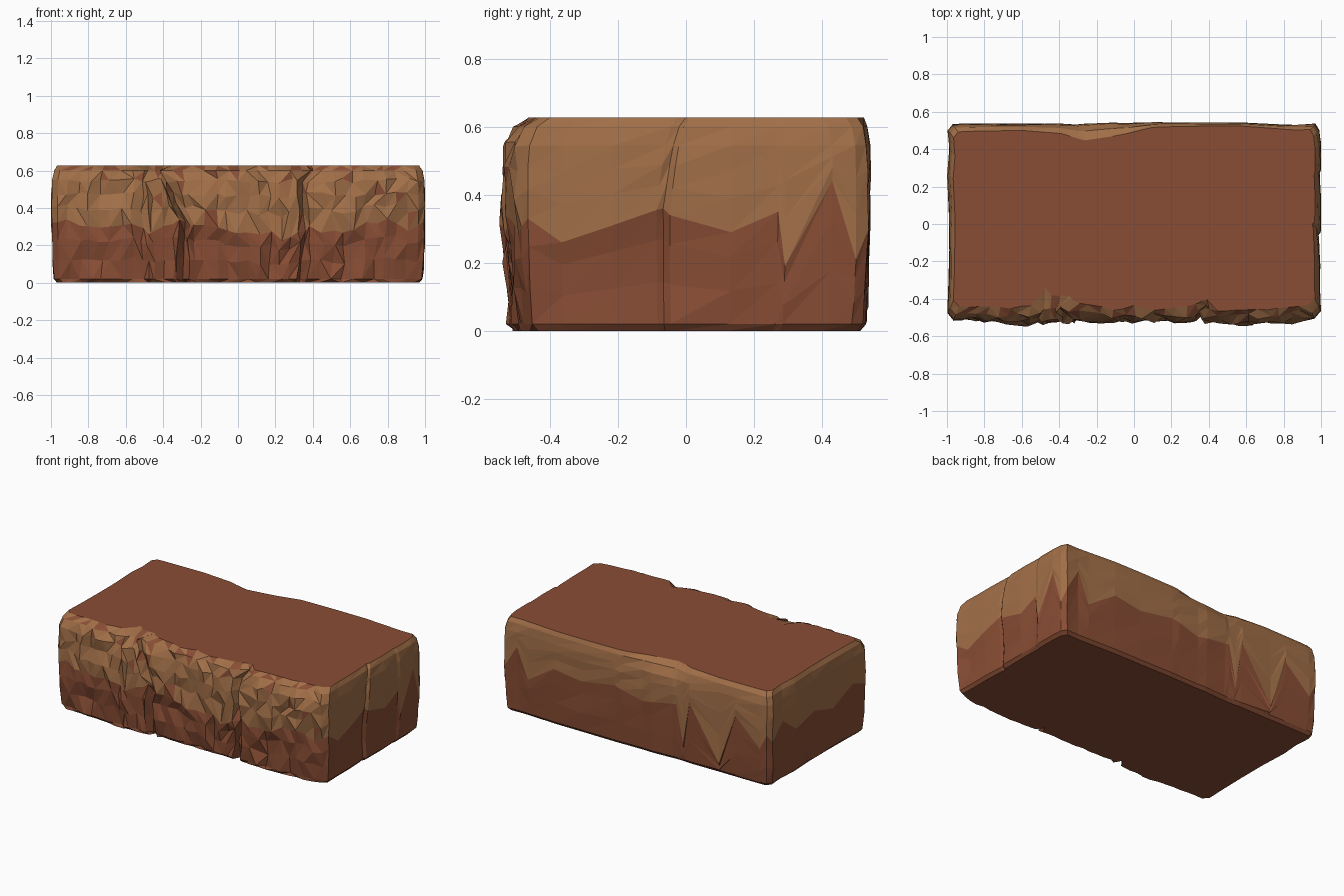
import bpy, bmesh, random

if "Cube" in bpy.data.objects:
    bpy.data.objects.remove(bpy.data.objects["Cube"])
random.seed(7)

def material(name, rgb):
    m = bpy.data.materials.new(name)
    m.diffuse_color = (*rgb, 1)
    m.use_nodes = True
    m.node_tree.nodes["Principled BSDF"].inputs["Base Color"].default_value = m.diffuse_color
    return m

def interp(table, v):
    # piecewise linear lookup in an ascending table
    if v <= table[0][0]:
        return table[0][1]
    for (a, p), (b, q) in zip(table, table[1:]):
        if v <= b:
            return p + (q - p) * (v - a) / (b - a)
    return table[-1][1]

def jit(a):
    return random.uniform(-a, a)

# Plan outlines of the block and of its broken top edge
FRONT_OUT = [(-1, -.505), (-.75, -.52), (-.55, -.54), (-.25, -.52), (.2, -.525), (.6, -.535), (.85, -.525), (1, -.495)]
FRONT_TOP = [(-1, -.44), (-.7, -.45), (-.54, -.43), (-.49, -.34), (-.45, -.38), (-.33, -.38), (-.26, -.43),
             (-.1, -.46), (0, -.44), (.1, -.46), (.3, -.44), (.4, -.40), (.46, -.47), (.7, -.46), (1, -.43)]
BACK_OUT = [(-1, .53), (-.3, .535), (.5, .545), (1, .53)]
BACK_TOP = [(-1, .49), (-.6, .50), (-.38, .48), (-.27, .45), (-.12, .465), (.1, .515), (.5, .53), (1, .5)]

# Height of the border between tan upper stone and red lower stone
FRONT_B = [(-1, .34), (-.8, .28), (-.6, .31), (-.45, .28), (-.3, .34), (-.1, .29), (.05, .25), (.3, .24), (.37, .3), (.6, .28), (.8, .33), (1, .27)]
RIGHT_B = [(-.48, .33), (-.38, .26), (-.23, .31), (-.1, .355), (-.08, .36), (-.06, .34), (.12, .29),
           (.26, .35), (.28, .19), (.42, .44), (.49, .21)]
BACK_B = [(-.97, .35), (-.92, .25), (-.74, .42), (-.62, .07), (-.4, .42), (-.35, .12), (-.3, .38), (-.05, .34), (.15, .39),
          (.4, .35), (.6, .38), (.8, .25), (.88, .45), (.97, .3)]
LEFT_B = [(-.48, .32), (-.35, .37), (-.15, .28), (.05, .34), (.25, .3), (.38, .4), (.49, .3)]

# Vertical cracks dividing the front into three stones: base x and sideways drift
CRACKS = [(-.29, [(0, 0), (.34, 0), (.6, -.12)]), (.36, [(0, -.02), (.3, 0), (.5, -.03), (.62, .04)])]
RIGHT_CRACK = -.08

H = .627
INSET = [.03, .013, .006, .003, 0, 0, 0, 0, 0, 0]
TOPMIX = [0, 0, 0, 0, 0, 0, 0, .08, .42, 1]
ROWS = len(INSET)

def row_z(r, b):
    return [0, .02, b * .4, b * .75, b, b + (.54 - b) * .4, b + (.54 - b) * .72, .545, .6, H][r]

def mix(out, top, x, r):
    o, t = interp(out, x), interp(top, x)
    return o + (t - o) * TOPMIX[r]

def half_width(r):
    return .993 - INSET[r] - .03 * TOPMIX[r]

def front_column(x):
    b = interp(FRONT_B, x) + jit(.02)
    col = []
    for r in range(ROWS):
        inner = 0 < r < ROWS - 1
        z = row_z(r, b) + (jit(.014) if 1 < r < 8 else 0)
        px = x * half_width(r) / .993 + (jit(.012) if inner and abs(x) < .95 else 0)
        py = mix(FRONT_OUT, FRONT_TOP, x, r) + INSET[r]
        py += random.uniform(-.012, .024) if inner else jit(.006)
        if r < 4 and x > -.25:
            py += .012
        for cx, drift in CRACKS:
            near = max(0, 1 - abs(x - cx) / .14)
            px += interp(drift, z) * near * (1 if r < 9 else .4)
            if abs(x - cx) < .002:
                py += .05 if r < 9 else .01
        col.append((px, py, z))
    return col

def back_column(x):
    b, shift = interp(BACK_B, x), jit(.004)
    return [(x * half_width(r) / .993,
             mix(BACK_OUT, BACK_TOP, x, r) - INSET[r] + shift + (jit(.004) if 1 < r < 8 else 0),
             row_z(r, b)) for r in range(ROWS)]

def side_column(y, side, table):
    b, shift = interp(table, y), jit(.006)
    t = (y + .48) / .97
    col = []
    for r in range(ROWS):
        z = row_z(r, b)
        lo = mix(FRONT_OUT, FRONT_TOP, side, r) + INSET[r] + .03
        hi = mix(BACK_OUT, BACK_TOP, side, r) - INSET[r] - .03
        py = lo + (hi - lo) * t
        w = half_width(r) + (shift + jit(.003) if 0 < r < 9 else shift)
        if side > 0:
            near = max(0, 1 - abs(y - RIGHT_CRACK) / .15)
            py += near * .15 * (z - .36 if z > .36 else 0)
            if abs(y - RIGHT_CRACK) < .002:
                w -= .014
            if r in (2, 3) and -.4 < y < -.05:
                w -= .012
        col.append((side * w, py, z))
    return col

# Sample positions along the front, denser at the cracks
xs = [-.965 + 1.93 * i / 34 for i in range(35)]
xs = [x for x in xs if all(abs(x - c) > .05 for c, _ in CRACKS)]
xs += [c + d for c, _ in CRACKS for d in (-.03, 0, .03)] + [-.49]
xs.sort()

columns = [front_column(x) for x in xs]
n_front = len(columns)
columns += [side_column(y, 1, RIGHT_B) for y, _ in RIGHT_B]
columns += [back_column(x) for x in sorted({k for k, _ in BACK_B} | {-.27, -.12, .1}, reverse=True)]
columns += [side_column(y, -1, LEFT_B) for y, _ in reversed(LEFT_B)]

# Skin the columns into one closed block
bm = bmesh.new()
grid = [[bm.verts.new(p) for p in col] for col in columns]
n = len(grid)
RED, TAN = 0, 1
for i in range(n):
    a, b = grid[i], grid[(i + 1) % n]
    front = i < n_front - 1
    for r in range(ROWS - 1):
        quad = [a[r], b[r], b[r + 1], a[r + 1]]
        k = random.randint(0, 1) if front else 0
        tris = [(0, 1, 2), (0, 2, 3)] if k == 0 else [(0, 1, 3), (1, 2, 3)]
        for tri in tris:
            f = bm.faces.new([quad[j] for j in tri])
            f.material_index = TAN if r >= 4 else RED
            if front and r >= 4 and random.random() < (.3 if r == 8 else .06):
                f.material_index = RED
for ring, flip in ((0, True), (ROWS - 1, False)):
    loop = [c[ring] for c in grid]
    f = bm.faces.new(loop[::-1] if flip else loop)
    f.material_index = RED
bmesh.ops.triangulate(bm, faces=[f for f in bm.faces if len(f.verts) > 4])
bmesh.ops.recalc_face_normals(bm, faces=bm.faces)

mesh = bpy.data.meshes.new("stone_block")
bm.to_mesh(mesh)
bm.free()
mesh.materials.append(material("red_stone", (.25, .075, .035)))
mesh.materials.append(material("tan_stone", (.36, .16, .065)))
block = bpy.data.objects.new("stone_block", mesh)
bpy.context.collection.objects.link(block)
